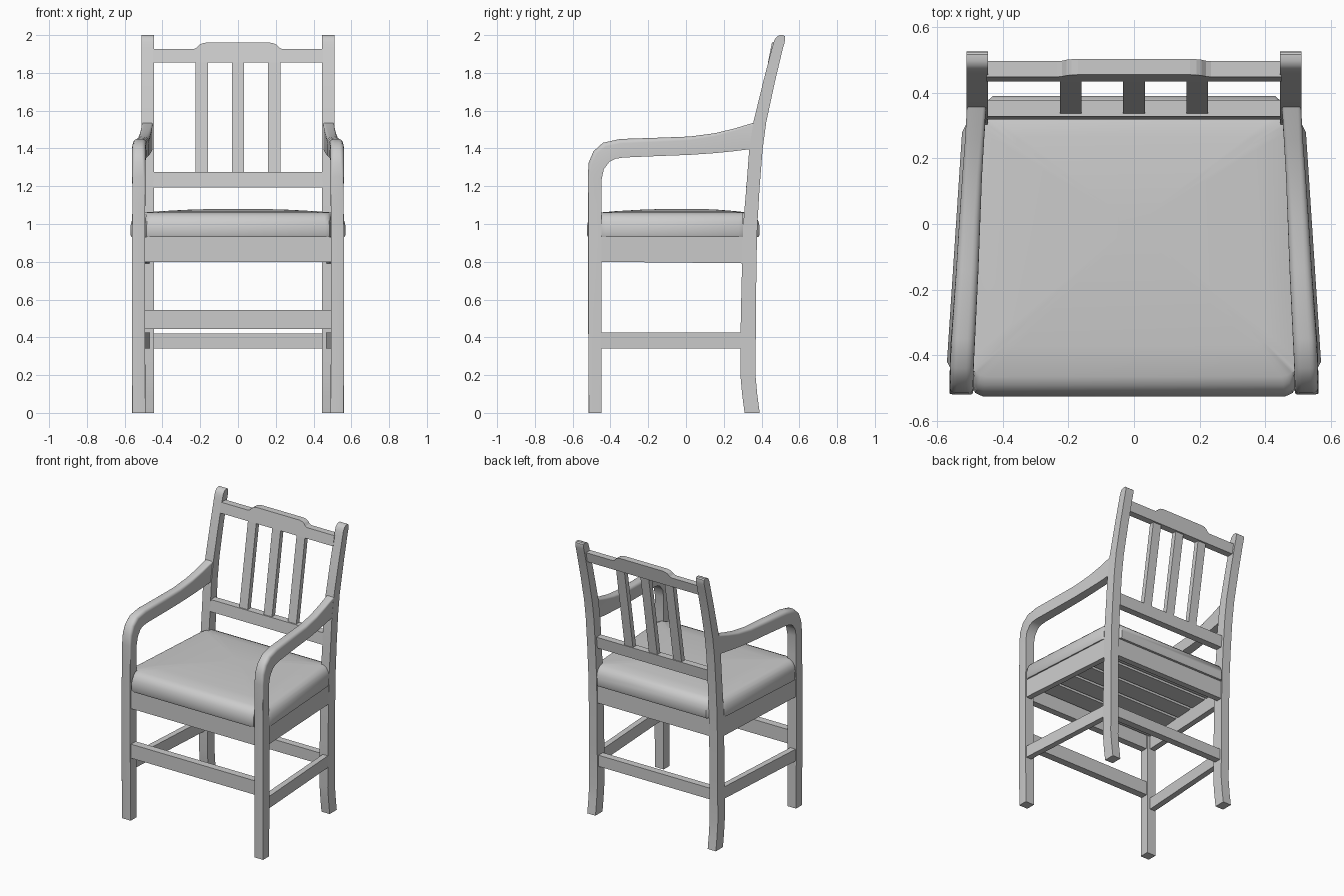
import bpy, bmesh, math

if "Cube" in bpy.data.objects:
    bpy.data.objects.remove(bpy.data.objects["Cube"])

mat = bpy.data.materials.new("plain grey")
mat.diffuse_color = (0.6, 0.6, 0.6, 1)
mat.use_nodes = True
mat.node_tree.nodes["Principled BSDF"].inputs["Base Color"].default_value = mat.diffuse_color


def loft(name, rings, smooth=False):
    """Skin a list of equal-length point rings and cap both ends."""
    bm = bmesh.new()
    vs = [[bm.verts.new(p) for p in r] for r in rings]
    n = len(rings[0])
    for a, b in zip(vs, vs[1:]):
        for i in range(n):
            j = (i + 1) % n
            bm.faces.new((a[i], a[j], b[j], b[i]))
    bm.faces.new(vs[0])
    bm.faces.new(vs[-1])
    bmesh.ops.recalc_face_normals(bm, faces=bm.faces)
    me = bpy.data.meshes.new(name)
    bm.to_mesh(me)
    bm.free()
    me.materials.append(mat)
    ob = bpy.data.objects.new(name, me)
    bpy.context.collection.objects.link(ob)
    if smooth:
        bpy.ops.object.select_all(action='DESELECT')
        ob.select_set(True)
        bpy.context.view_layer.objects.active = ob
        bpy.ops.object.shade_smooth_by_angle(angle=math.radians(35))
    return ob


def rect(x0, x1, y0, y1, z):
    return [(x0, y0, z), (x1, y0, z), (x1, y1, z), (x0, y1, z)]


def box(name, x0, x1, y0, y1, z0, z1):
    return loft(name, [rect(x0, x1, y0, y1, z0), rect(x0, x1, y0, y1, z1)])


# Back post: front y, back y, z
POST = [(.31, .39, 0), (.297, .377, .1), (.288, .368, .2), (.29, .37, .5),
        (.297, .373, .8), (.303, .378, 1.0), (.32, .39, 1.2), (.335, .406, 1.4),
        (.357, .425, 1.54), (.408, .47, 1.75), (.455, .513, 1.93),
        (.463, .522, 1.96), (.472, .525, 1.982), (.482, .524, 1.993), (.497, .516, 2.0)]

# Front leg flowing into arm: outer y,z, inner y,z, centre x, half width, rounding
ARM = [(-.515, 0, -.447, 0, .525, .035, .002),
       (-.518, .5, -.447, .5, .527, .035, .002),
       (-.518, .93, -.447, .93, .527, .035, .002),
       (-.518, 1.1, -.447, 1.1, .525, .034, .004),
       (-.52, 1.25, -.447, 1.235, .525, .035, .01),
       (-.515, 1.325, -.435, 1.29, .525, .036, .018),
       (-.49, 1.385, -.405, 1.33, .525, .036, .022),
       (-.44, 1.43, -.375, 1.345, .524, .036, .024),
       (-.35, 1.45, -.33, 1.352, .52, .036, .024),
       (-.14, 1.457, -.14, 1.36, .508, .034, .022),
       (.02, 1.463, .02, 1.366, .5, .032, .02),
       (.15, 1.48, .15, 1.375, .493, .03, .016),
       (.255, 1.505, .25, 1.385, .486, .029, .013),
       (.362, 1.537, .345, 1.397, .48, .029, .01)]


def arm_ring(s, yo, zo, yi, zi, cx, w, r):
    d = math.hypot(yo - yi, zo - zi)
    arc = [(w - r + r * math.cos(a), d - r + r * math.sin(a))
           for a in (i * math.pi / 8 for i in range(5))]
    prof = [(-w, 0)] + [(-x, t) for x, t in arc] + arc[::-1] + [(w, 0)]
    return [(s * (cx + x), yi + (yo - yi) * t / d, zi + (zo - zi) * t / d) for x, t in prof]


for s, side in ((1, "right"), (-1, "left")):
    loft(side + "_back_post", [rect(s * .445, s * .51, a, b, z) for a, b, z in POST], True)
    loft(side + "_front_leg_and_arm", [arm_ring(s, *a) for a in ARM], True)
    # Side rails taper inward toward the back
    for part, z0, z1, drop in (("apron", .8, .93, .008), ("stretcher", .34, .425, 0)):
        loft(f"{side}_{part}", [
            [(s * xi, y, z0 - d), (s * xo, y, z0 - d), (s * xo, y, z1), (s * xi, y, z1)]
            for xi, xo, y, d in ((.515, .557, -.46, 0), (.468, .508, .31, drop))])

# Cross rails
box("front_apron", -.5, .5, -.508, -.46, .8, .93)
box("back_apron", -.45, .45, .325, .368, .8, .93)
box("front_stretcher", -.5, .5, -.508, -.455, .445, .545)
box("back_stretcher", -.45, .45, .305, .355, .34, .42)
loft("lower_back_rail", [rect(-.45, .45, .318, .368, 1.193), rect(-.45, .45, .328, .378, 1.275)])

# Support slats under the seat
for i in range(5):
    y = -.45 + i * .157
    w = .52 - .009 * i
    box("seat_support_slat", -w, w, y, y + .135, .895, .925)

# Back slats
for x in (-.193, 0, .193):
    loft("back_slat", [rect(x - .033, x + .033, .335, .37, 1.26),
                       rect(x - .033, x + .033, .437, .472, 1.87)])

# Crest rail with raised centre, leaning back
half = [(.45, 1.855), (.45, 1.926), (.235, 1.926), (.22, 1.932), (.205, 1.948), (.19, 1.956), (.17, 1.96)]
outline = half + [(-x, z) for x, z in reversed(half)]
loft("crest_rail", [[(x, .434 + (z - 1.855) * .2 + t, z) for x, z in outline] for t in (0, .048)])

# Cushion: notched around the legs; last two values tell which edge rounds inward
half = [(.462, -.525, .2, 1), (.484, -.515, .3, .9), (.492, -.495, .2, .7), (.492, -.447, 0, 0),
        (.555, -.447, .8, 0), (.57, -.42, 1, 0), (.524, .28, 1, 0), (.512, .303, .8, 0),
        (.447, .303, 0, 0), (.447, .375, 0, .8), (.43, .39, 0, 1)]
pts = half + [(-x, y, -fx, fy) for x, y, fx, fy in reversed(half)]


def cushion_ring(inset, z, k=1):
    return [(k * (x - fx * inset), k * (y - fy * inset * (1 if y > 0 else -1)), z)
            for x, y, fx, fy in pts]


layers = [(.006, .93), (0, .945), (0, .985), (.006, 1.012), (.017, 1.033), (.034, 1.049), (.06, 1.06)]
rings = [cushion_ring(*l) for l in layers]
rings += [cushion_ring(.06, z, k) for z, k in ((1.068, .8), (1.075, .55), (1.079, .3), (1.08, .1))]
loft("seat_cushion", rings, True)
